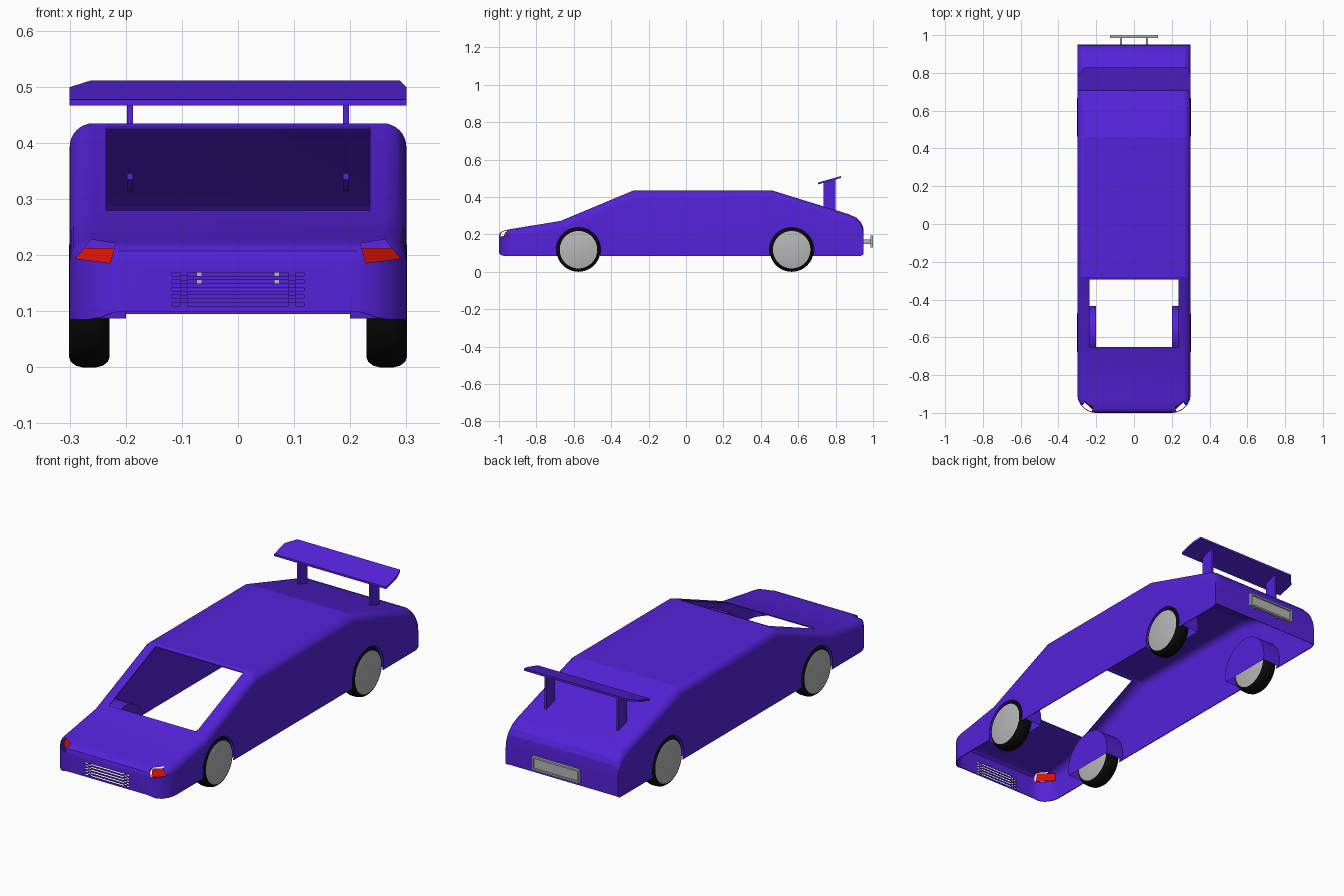
import bpy, bmesh, math
from mathutils import Matrix, Vector

if "Cube" in bpy.data.objects:
    bpy.data.objects.remove(bpy.data.objects["Cube"])


def material(name, rgb):
    m = bpy.data.materials.new(name)
    m.diffuse_color = (*rgb, 1)
    m.use_nodes = True
    m.node_tree.nodes["Principled BSDF"].inputs["Base Color"].default_value = m.diffuse_color
    return m


PURPLE = material("purple paint", (0.09, 0.016, 0.70))
GREY = material("light grey metal", (0.47, 0.47, 0.48))
BLACK = material("black rubber", (0.003, 0.003, 0.003))
RED = material("red light", (0.74, 0.007, 0.002))


def finish(name, bm, mats, smooth=None):
    me = bpy.data.meshes.new(name)
    bm.to_mesh(me)
    bm.free()
    ob = bpy.data.objects.new(name, me)
    bpy.context.collection.objects.link(ob)
    for m in mats:
        me.materials.append(m)
    if smooth:
        shade(ob, smooth)
    return ob


def activate(ob):
    bpy.ops.object.select_all(action='DESELECT')
    ob.select_set(True)
    bpy.context.view_layer.objects.active = ob


def shade(ob, deg):
    activate(ob)
    bpy.ops.object.shade_smooth_by_angle(angle=math.radians(deg))


def box(bm, x0, x1, y0, y1, z0, z1):
    size = Matrix.Diagonal((x1 - x0, y1 - y0, z1 - z0, 1))
    mid = Matrix.Translation(((x0 + x1) / 2, (y0 + y1) / 2, (z0 + z1) / 2))
    bmesh.ops.create_cube(bm, size=1, matrix=mid @ size)


def prism(bm, pts, offset):
    """Closed solid from a polygon swept along an offset."""
    off = Vector(offset)
    a = [bm.verts.new(p) for p in pts]
    b = [bm.verts.new(Vector(p) + off) for p in pts]
    n = len(pts)
    faces = [bm.faces.new(a), bm.faces.new(b[::-1])]
    faces += [bm.faces.new((a[i], b[i], b[(i + 1) % n], a[(i + 1) % n])) for i in range(n)]
    bmesh.ops.recalc_face_normals(bm, faces=faces)


def cylinder_x(bm, x, y, z, r, depth, seg=48):
    mat = Matrix.Translation((x, y, z)) @ Matrix.Rotation(math.pi / 2, 4, 'Y')
    bmesh.ops.create_cone(bm, cap_ends=True, segments=seg, radius1=r, radius2=r,
                          depth=depth, matrix=mat)


def interp(table, y):
    for (y0, v0), (y1, v1) in zip(table, table[1:]):
        if y <= y1:
            return v0 + (v1 - v0) * max(0, y - y0) / (y1 - y0)
    return table[-1][1]


WHEEL_Y = (-0.575, 0.565)
WHEEL_Z = 0.118

# Body shell: rounded sections lofted along y, open underneath
TOP = [(-1, 0.192), (-0.996, 0.207), (-0.98, 0.218), (-0.95, 0.226), (-0.67, 0.272),
       (-0.28, 0.435), (0.46, 0.435), (0.87, 0.308), (0.91, 0.29), (0.935, 0.265),
       (0.947, 0.24), (0.95, 0.215)]
BOTTOM = [(-1, 0.10), (-0.988, 0.088), (-0.97, 0.085), (0.94, 0.085), (0.95, 0.095)]
RADIUS = [(-1, 0.02), (-0.9, 0.042), (0.95, 0.042)]
stations = [(-0.9 - 0.1 * math.cos(math.radians(9 * k)), 0.2 + 0.1 * math.sin(math.radians(9 * k)))
            for k in range(11)]
stations += [(y, 0.3) for y, _ in TOP if y > -0.9]
bm = bmesh.new()
rings = []
for y, w in stations:
    zt, zb, r = interp(TOP, y), interp(BOTTOM, y), interp(RADIUS, y)
    half = [(w, zb)]
    for k in range(9):
        a = k / 8 * math.pi / 2
        half.append((w - r + r * math.cos(a), zt - r + r * math.sin(a)))
    section = half + [(-x, z) for x, z in reversed(half)]
    rings.append([bm.verts.new((x, y, z)) for x, z in section])
for a, b in zip(rings, rings[1:]):
    for i in range(len(a) - 1):
        bm.faces.new((a[i], b[i], b[i + 1], a[i + 1]))
bm.faces.new(rings[0])
bm.faces.new(rings[-1][::-1])
bmesh.ops.recalc_face_normals(bm, faces=bm.faces[:])
bm.faces.ensure_lookup_table()
if max(bm.faces, key=lambda f: f.calc_center_median().z).normal.z < 0:
    bmesh.ops.reverse_faces(bm, faces=bm.faces[:])
body = finish("body_shell", bm, [PURPLE])
solid = body.modifiers.new("thickness", 'SOLIDIFY')
solid.thickness = 0.004
solid.offset = -1

# Openings: windscreen, wheel arches, headlights and grille slots
bm = bmesh.new()
box(bm, -0.235, 0.235, -0.652, -0.295, 0.24, 0.6)
for s in (-1, 1):
    for y in WHEEL_Y:
        cylinder_x(bm, s * 0.31, y, WHEEL_Z, 0.119, 0.08)
    lamp = [(0.289, 0.194), (0.262, 0.228), (0.218, 0.221), (0.228, 0.186)]
    prism(bm, [(s * x, -1.05, z) for x, z in lamp], (0, 0.15, 0))
for k in range(5):
    z = 0.166 - 0.0135 * k
    box(bm, -0.09, 0.09, -1.02, -0.97, z - 0.0032, z + 0.0032)
    for s in (-1, 1):
        for cx, w, dz in ((0.0965, 0.006, -0.00675), (0.1105, 0.0075, 0)):
            if dz and k == 4:
                continue
            box(bm, s * cx - w, s * cx + w, -1.02, -0.97, z + dz - 0.0032, z + dz + 0.0032)
cutter = finish("opening_cutter", bm, [PURPLE])
cutter.hide_render = True
cut = body.modifiers.new("openings", 'BOOLEAN')
cut.operation = 'DIFFERENCE'
cut.solver = 'EXACT'
cut.object = cutter
activate(body)
for mod in ("thickness", "openings"):
    bpy.ops.object.modifier_apply(modifier=mod)
bpy.data.objects.remove(cutter)
shade(body, 16)

# Headlight plates, set back inside their openings
for s, side in ((-1, "left"), (1, "right")):
    bm = bmesh.new()
    quad = [(0.290, -0.918, 0.182), (0.222, -0.980, 0.178),
            (0.218, -0.965, 0.213), (0.284, -0.908, 0.213)]
    prism(bm, [(s * x, y, z) for x, y, z in quad], (-s * 0.002, 0.003, 0))
    finish(side + "_headlight", bm, [RED])

# Wheels with grey discs, and wheel housings open below and outside
tyre = [(0, 0.036), (0.1, 0.036), (0.108, 0.033), (0.115, 0.024), (0.118, 0.012)]
tyre += [(r, -x) for r, x in reversed(tyre)]
for s, side in ((-1, "left"), (1, "right")):
    for y, end in zip(WHEEL_Y, ("front", "rear")):
        bm = bmesh.new()
        vs = [bm.verts.new((x, 0, r)) for r, x in tyre]
        es = [bm.edges.new(p) for p in zip(vs, vs[1:])]
        bmesh.ops.spin(bm, geom=vs + es, cent=(0, 0, 0), axis=(1, 0, 0),
                       angle=2 * math.pi, steps=48)
        bmesh.ops.remove_doubles(bm, verts=bm.verts[:], dist=1e-5)
        bmesh.ops.recalc_face_normals(bm, faces=bm.faces[:])
        for f in bm.faces:
            f.material_index = int(f.calc_center_median().yz.length < 0.095)
        bmesh.ops.translate(bm, verts=bm.verts[:], vec=(s * 0.265, y, WHEEL_Z))
        finish(f"{end}_{side}_wheel", bm, [BLACK, GREY], 35)

        bm = bmesh.new()
        cylinder_x(bm, s * 0.249, y, WHEEL_Z, 0.14, 0.098)
        bmesh.ops.bisect_plane(bm, geom=bm.verts[:] + bm.edges[:] + bm.faces[:],
                               plane_co=(0, 0, 0.087), plane_no=(0, 0, -1), clear_outer=True)
        outer = [f for f in bm.faces if f.normal.x * s > 0.9]
        bmesh.ops.delete(bm, geom=outer, context='FACES')
        finish(f"{end}_{side}_wheel_housing", bm, [PURPLE], 35)

# Rear wing: tilted thin plate with clipped rear corners
bm = bmesh.new()
plan = [(-0.3, 0.705), (0.3, 0.705), (0.3, 0.785), (0.288, 0.828), (-0.262, 0.828), (-0.3, 0.785)]
prism(bm, [(x, y, 0.467 + (y - 0.705) * 0.28) for x, y in plan], (0, 0, 0.01))
finish("rear_wing", bm, [PURPLE])

# Wing struts
for s, side in ((-1, "left"), (1, "right")):
    bm = bmesh.new()
    prof = [(0.735, 0.335), (0.80, 0.315), (0.80, 0.496), (0.735, 0.478)]
    prism(bm, [(s * 0.187, y, z) for y, z in prof], (s * 0.011, 0, 0))
    finish(side + "_wing_strut", bm, [PURPLE])

# Rear plate with raised frame and two brackets
bm = bmesh.new()
box(bm, -0.126, 0.126, 0.986, 0.992, 0.130, 0.195)
for s in (-1, 1):
    box(bm, s * 0.122 - 0.004, s * 0.122 + 0.004, 0.986, 1.0, 0.130, 0.195)
    zc = 0.1625 + s * 0.0285
    box(bm, -0.118, 0.118, 0.986, 1.0, zc - 0.004, zc + 0.004)
    box(bm, s * 0.069 - 0.005, s * 0.069 + 0.005, 0.93, 0.987, 0.148, 0.172)
finish("rear_plate", bm, [GREY])
